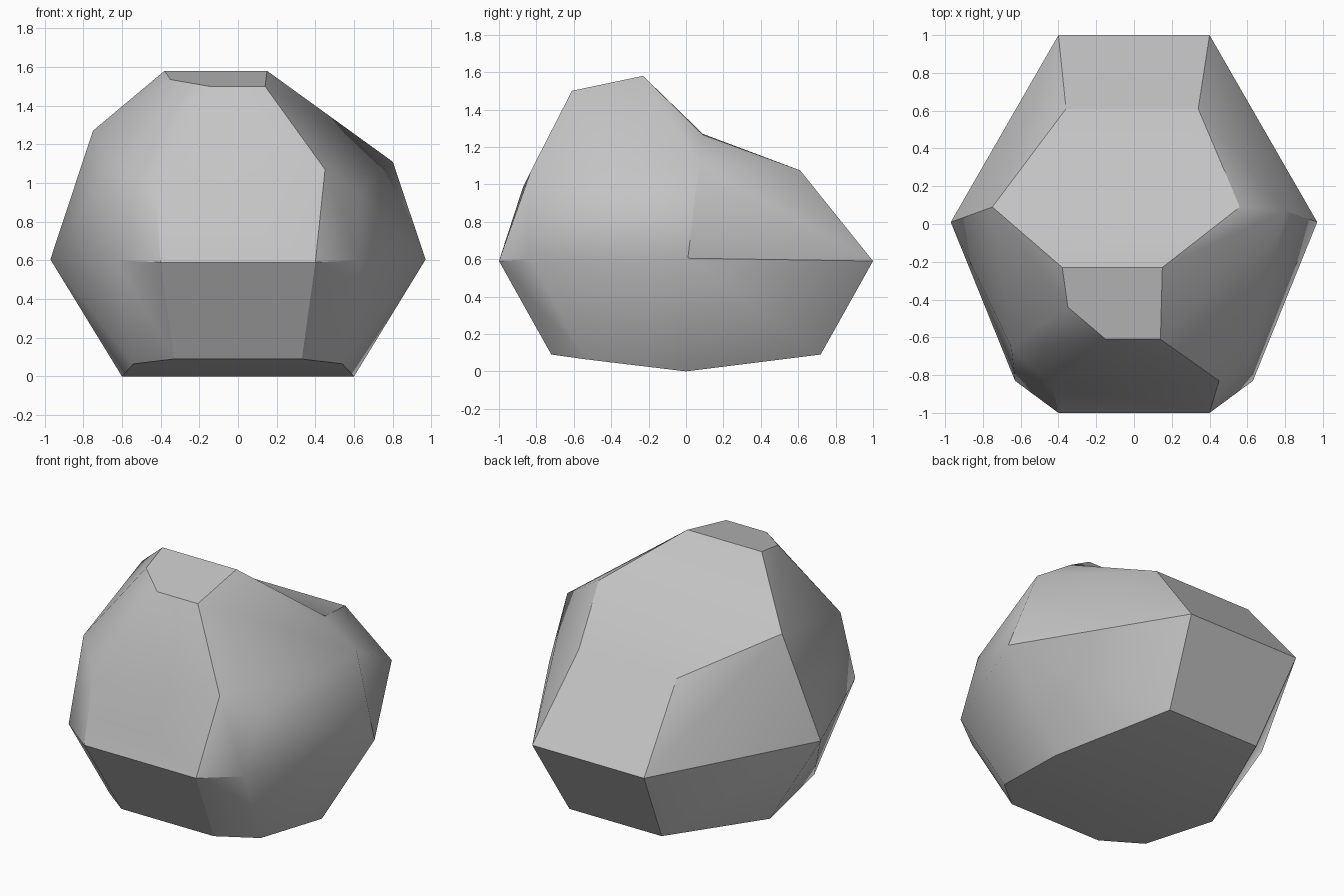
import bpy
import bmesh
import math

cube = bpy.data.objects.get("Cube")
if cube:
    bpy.data.objects.remove(cube, do_unlink=True)

# Stone colour
stone_grey = bpy.data.materials.new("stone_grey")
stone_grey.use_nodes = True
colour = (0.55, 0.55, 0.55, 1.0)
stone_grey.diffuse_color = colour
stone_grey.node_tree.nodes["Principled BSDF"].inputs["Base Color"].default_value = colour

bm = bmesh.new()


def corner(x, y, z):
    """Add one corner of the stone."""
    return bm.verts.new((x, y, z))


def corner_pair(x, y, z):
    """Add a corner and its mirror image across the middle."""
    return corner(x, y, z), corner(-x, y, z)


# Symmetrical underside
corner_pair(.33, -.72, .09)
corner_pair(.54, -.54, .065)
corner_pair(.6, 0, 0)
corner_pair(.33, .72, .09)

# Widest ring
corner_pair(.4, -1, .59)
corner_pair(.63, -.83, .6)
corner_pair(.97, .01, .605)
corner_pair(.4, 1, .59)

# Uneven shoulders at the front and on the left
corner(.45, -.83, 1.07)
corner(.63, -.67, .95)
corner(.8, .07, 1.11)
corner(-.43, -.87, .99)
corner(-.65, -.65, 1.1)

# Small sloping cap
corner(.14, -.61, 1.5)
corner(-.15, -.61, 1.5)
corner(-.35, -.44, 1.535)
peak = corner(-.38, -.23, 1.58), corner(.15, -.23, 1.58)

# Folded slope from the peak down to the back
fold = corner(-.75, .09, 1.27), corner(.56, .09, 1.265)
ledge = corner(-.36, .61, 1.075), corner(.34, .61, 1.075)

# Wrap the corners in a solid skin
bmesh.ops.convex_hull(bm, input=bm.verts[:])

# Replace the bulging back slope with two facets meeting at the fold
slope = set(peak + fold + ledge)
bulge = [f for f in bm.faces if set(f.verts) <= slope]
bmesh.ops.delete(bm, geom=bulge, context="FACES")
for upper, lower in ((peak, fold), (fold, ledge)):
    bm.faces.new((upper[0], lower[0], lower[1], upper[1]))

# Join triangles that lie in the same facet
bmesh.ops.dissolve_limit(bm, angle_limit=math.radians(3),
                         verts=bm.verts[:], edges=bm.edges[:])
bmesh.ops.recalc_face_normals(bm, faces=bm.faces[:])

mesh = bpy.data.meshes.new("stone")
bm.to_mesh(mesh)
bm.free()
mesh.materials.append(stone_grey)
stone = bpy.data.objects.new("stone", mesh)
bpy.context.collection.objects.link(stone)

# Soft shading across shallow edges only
bpy.ops.object.select_all(action="DESELECT")
stone.select_set(True)
bpy.context.view_layer.objects.active = stone
bpy.ops.object.shade_smooth_by_angle(angle=math.radians(30))
